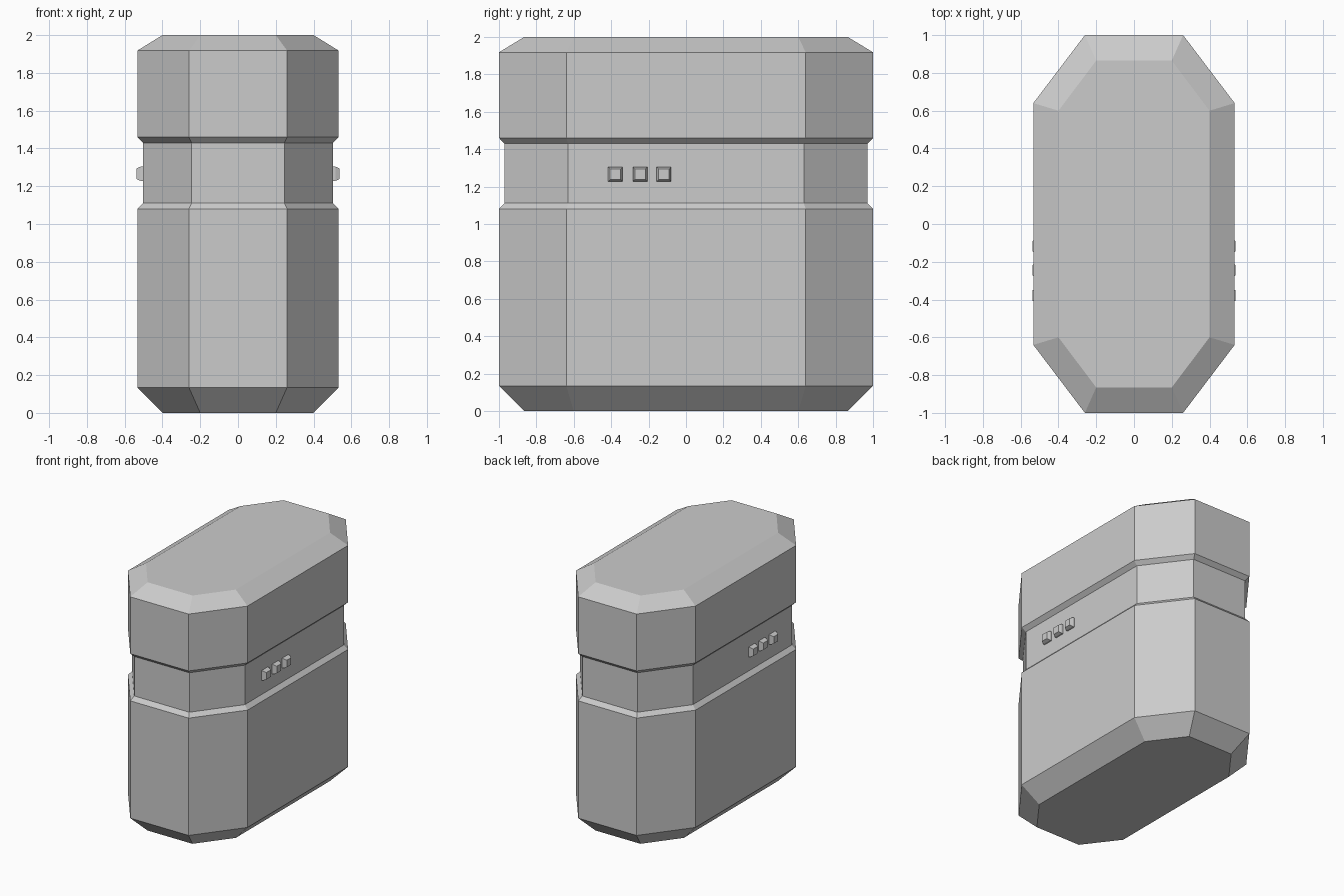
import bpy
import bmesh

cube = bpy.data.objects.get("Cube")
if cube:
    bpy.data.objects.remove(cube, do_unlink=True)

grey = bpy.data.materials.new("light_grey")
grey.use_nodes = True
colour = (0.6, 0.6, 0.6, 1)
grey.diffuse_color = colour
grey.node_tree.nodes["Principled BSDF"].inputs["Base Color"].default_value = colour


def loft(name, rings):
    """Skin a stack of closed rings and cap both ends."""
    bm = bmesh.new()
    loops = [[bm.verts.new(p) for p in ring] for ring in rings]
    for low, high in zip(loops, loops[1:]):
        for i in range(len(low)):
            j = (i + 1) % len(low)
            bm.faces.new((low[i], low[j], high[j], high[i]))
    bm.faces.new(loops[0][::-1])
    bm.faces.new(loops[-1])
    bmesh.ops.recalc_face_normals(bm, faces=bm.faces)
    mesh = bpy.data.meshes.new(name)
    bm.to_mesh(mesh)
    bm.free()
    mesh.materials.append(grey)
    obj = bpy.data.objects.new(name, mesh)
    bpy.context.collection.objects.link(obj)
    return obj


def octagon(z, section):
    """Long octagon: half width, end half width, half length, side half length."""
    w, end, length, side = section
    quarter = [(w, side), (end, length)]
    half = quarter + [(-x, y) for x, y in reversed(quarter)]
    return [(x, y, z) for x, y in half + [(-x, -y) for x, y in half]]


# Body with chamfered ends and a recessed waist band
cap = (0.4, 0.2, 0.865, 0.6)
full = (0.533, 0.26, 1.0, 0.64)
waist = (0.502, 0.245, 0.97, 0.63)
profile = [(0, cap), (0.135, full), (1.08, full), (1.112, waist),
           (1.43, waist), (1.46, full), (1.918, full), (2, cap)]
loft("case_body", [octagon(z, s) for z, s in profile])


# Tapered buttons, three on each side of the waist
def square(x, y, z, r):
    return [(x, y + a * r, z + b * r)
            for a, b in ((-1, -1), (1, -1), (1, 1), (-1, 1))]


for side, sign in (("left", 1), ("right", -1)):
    for n, y in enumerate((-0.378, -0.245, -0.118), 1):
        rings = [square(sign * x, y, 1.266, r)
                 for x, r in ((0.49, 0.04), (0.515, 0.038), (0.537, 0.028))]
        loft(f"{side}_button_{n}", rings)
